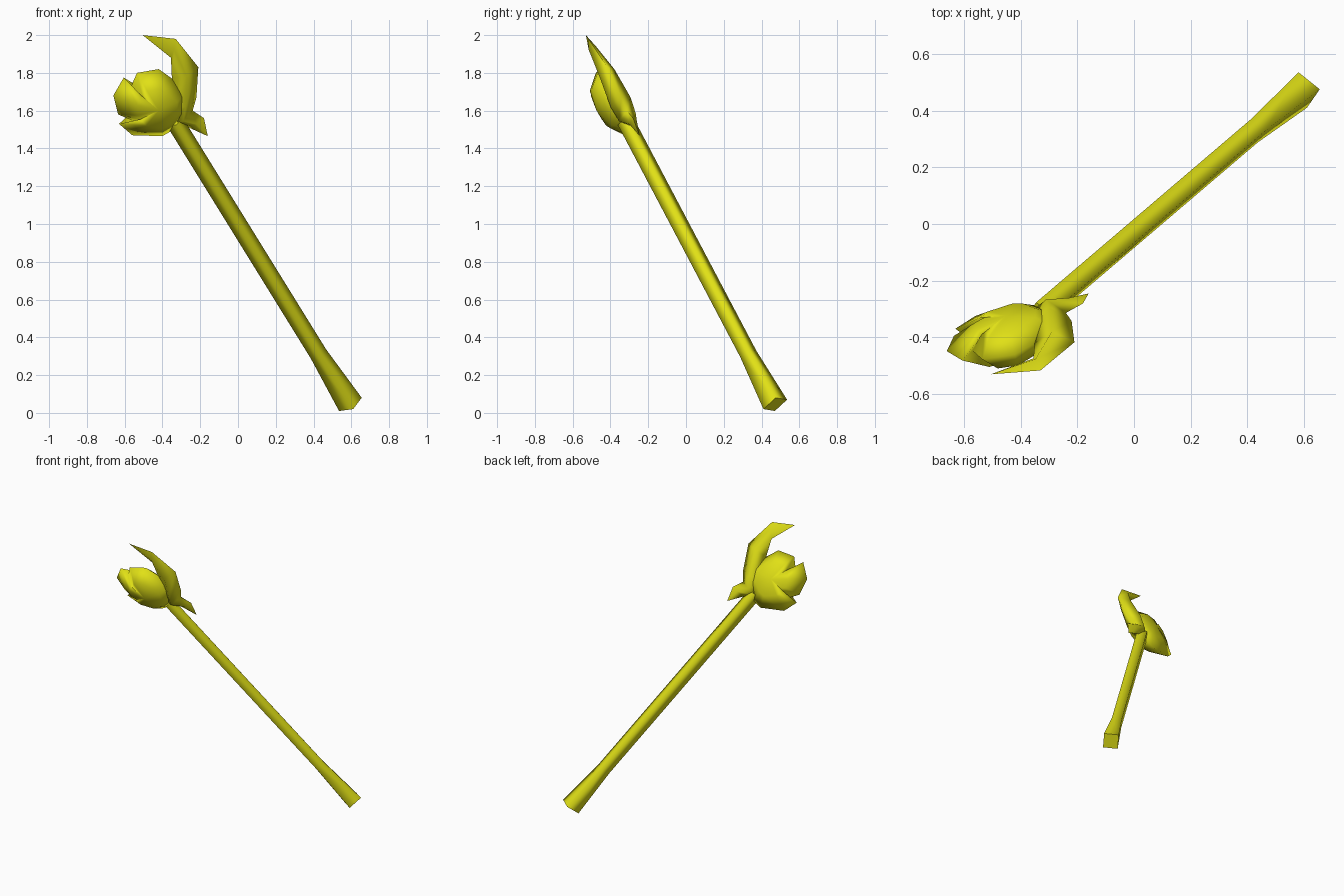
import bpy, bmesh
from mathutils import Vector

if "Cube" in bpy.data.objects:
    bpy.data.objects.remove(bpy.data.objects["Cube"])

gold = bpy.data.materials.new("yellow")
gold.diffuse_color = (0.75, 0.75, 0.008, 1)
gold.use_nodes = True
gold.node_tree.nodes["Principled BSDF"].inputs["Base Color"].default_value = gold.diffuse_color


def plane_y(x, z):
    """Depth of the tilted plane in which the head lies."""
    return -0.34 + 0.23 * (x + 0.21) - 0.48 * (z - 1.67)


NORMAL = Vector((0.23, -1, -0.48)).normalized()  # towards the front


def on_plane(x, z, bulge=0.0):
    return Vector((x, plane_y(x, z), z)) + NORMAL * bulge


def finish(bm, name, sharp_angle=None):
    bmesh.ops.recalc_face_normals(bm, faces=bm.faces)
    for f in bm.faces:
        f.smooth = True
    for e in bm.edges:
        if sharp_angle and e.calc_face_angle(0) > sharp_angle:
            e.smooth = False
    me = bpy.data.meshes.new(name)
    bm.to_mesh(me)
    bm.free()
    me.materials.append(gold)
    ob = bpy.data.objects.new(name, me)
    bpy.context.collection.objects.link(ob)
    return ob


def bridge(bm, a, b):
    """Faces between two closed rings of equal length."""
    n = len(a)
    for i in range(n):
        j = (i + 1) % n
        bm.faces.new((a[i], a[j], b[j], b[i]))


# Square shaft with a flared foot
bm = bmesh.new()
u, v = Vector((0.015, -0.0625, -0.025)), Vector((-0.06, -0.0025, -0.035))
rings = []
for centre, s in (((0.595, 0.4725, 0.045), 1.0),
                  ((0.426, 0.33, 0.312), 0.68),
                  ((-0.335, -0.319, 1.542), 0.68)):
    c = Vector(centre)
    rings.append([bm.verts.new(c + o * s) for o in (u, v, -u, -v)])
for a, b in zip(rings, rings[1:]):
    bridge(bm, a, b)
caps = [bm.faces.new(rings[0]), bm.faces.new(rings[-1])]
for cap in caps:
    for e in cap.edges:
        e.smooth = False
finish(bm, "shaft")

# Rounded head with small claws on its left rim
rim = [(-0.35, 1.77), (-0.42, 1.82), (-0.535, 1.80), (-0.57, 1.72),
       (-0.605, 1.775), (-0.66, 1.68), (-0.635, 1.58), (-0.53, 1.535),
       (-0.63, 1.53), (-0.56, 1.47), (-0.40, 1.465), (-0.34, 1.50),
       (-0.27, 1.59), (-0.27, 1.70)]
mid = Vector((-0.44, 1.645))
bm = bmesh.new()
edge = [bm.verts.new(on_plane(x, z)) for x, z in rim]
for ring_bulge, top_bulge in ((0.08, 0.105), (-0.05, -0.065)):
    ring = []
    for p in rim:
        d = Vector(p) - mid
        d *= min(0.6, 0.11 / d.length)
        ring.append(bm.verts.new(on_plane(*(mid + d), ring_bulge)))
    bridge(bm, edge, ring)
    top = bm.verts.new(on_plane(*mid, top_bulge))
    for i, a in enumerate(ring):
        bm.faces.new((a, ring[(i + 1) % len(ring)], top))
finish(bm, "head")

# Curved horn running down into the lower spike: outer, inner, half thickness
sections = [((-0.33, 1.98), (-0.355, 1.88), 0.022),
            ((-0.21, 1.83), (-0.35, 1.77), 0.045),
            ((-0.22, 1.67), (-0.36, 1.62), 0.06),
            ((-0.24, 1.60), (-0.36, 1.53), 0.05),
            ((-0.18, 1.56), (-0.27, 1.515), 0.022)]
bm = bmesh.new()
rings = []
for outer, inner, t in sections:
    m = (Vector(outer) + Vector(inner)) / 2
    rings.append([bm.verts.new(p) for p in (
        on_plane(*outer), on_plane(*m, t), on_plane(*inner), on_plane(*m, -t))])
for a, b in zip(rings, rings[1:]):
    bridge(bm, a, b)
for ring, tip in ((rings[0], (-0.505, -0.53, 2.0)),
                  (rings[-1], (-0.16, -0.245, 1.465))):
    p = bm.verts.new(tip)
    for i in range(4):
        bm.faces.new((ring[i], ring[(i + 1) % 4], p))
finish(bm, "horn", 1.9)
